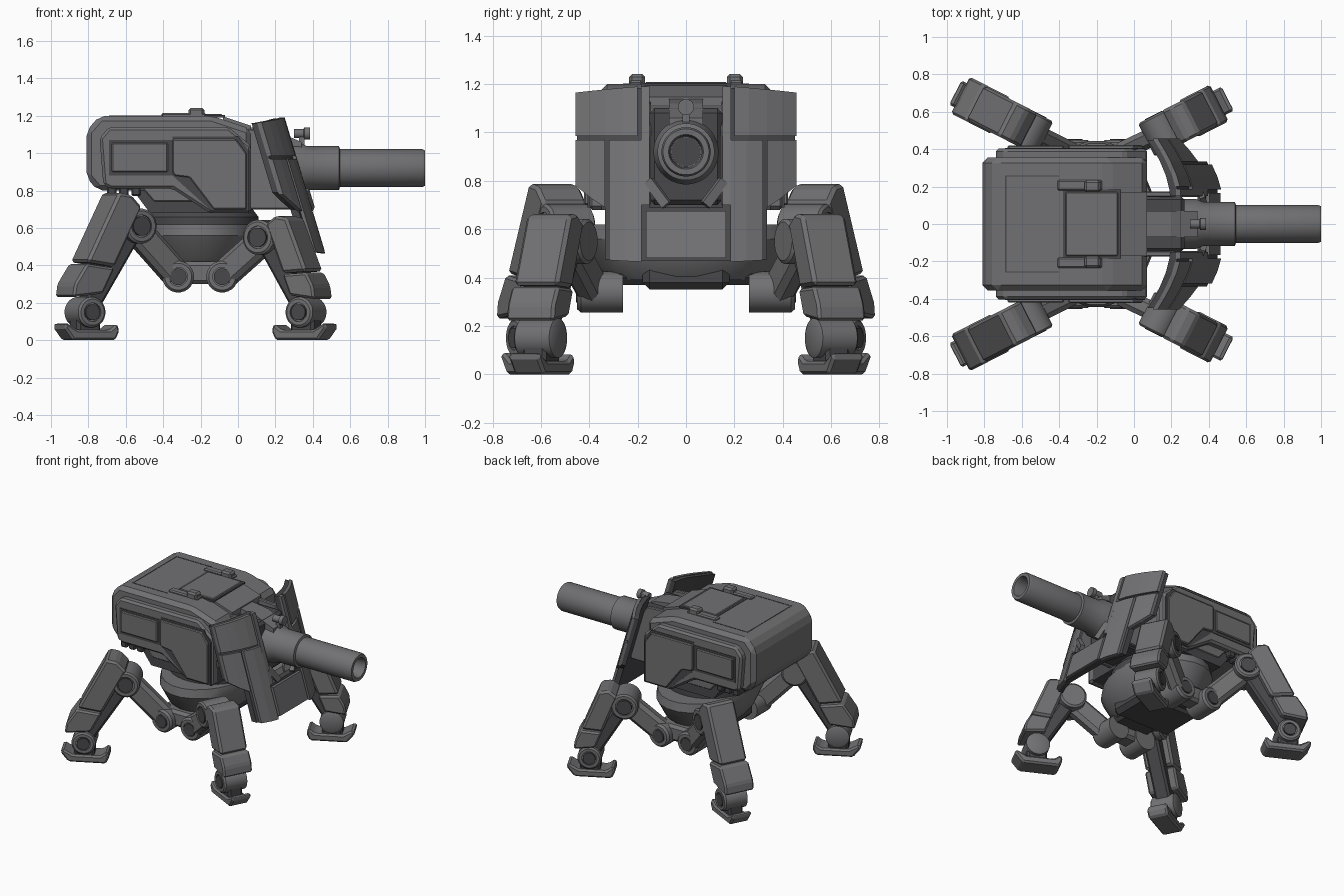
import bpy, bmesh, math
from mathutils import Matrix, Vector

if "Cube" in bpy.data.objects:
    bpy.data.objects.remove(bpy.data.objects["Cube"])

I = Matrix.Identity(4)


def material(name, rgb):
    m = bpy.data.materials.new(name)
    m.diffuse_color = (*rgb, 1)
    m.use_nodes = True
    m.node_tree.nodes["Principled BSDF"].inputs["Base Color"].default_value = m.diffuse_color
    return m


GREY = material("armour grey", (0.165, 0.165, 0.172))
DARK = material("dark grey", (0.065, 0.065, 0.07))


def finish(name, bm, mat, M=I, bevel=0, smooth=False):
    bm.transform(M)
    bmesh.ops.recalc_face_normals(bm, faces=bm.faces[:])
    if bevel:
        bmesh.ops.bevel(bm, geom=bm.edges[:], offset=bevel, segments=1,
                        affect='EDGES', profile=0.5, clamp_overlap=True)
    me = bpy.data.meshes.new(name)
    bm.to_mesh(me)
    bm.free()
    me.materials.append(mat)
    if smooth:
        for p in me.polygons:
            p.use_smooth = True
        me.set_sharp_from_angle(angle=math.radians(35))
    ob = bpy.data.objects.new(name, me)
    bpy.context.collection.objects.link(ob)
    return ob


# (x, z) outline extruded along y from a to b
def prism(name, pts, a, b, mat, M=I, bevel=0):
    bm = bmesh.new()
    A = [bm.verts.new((x, a, z)) for x, z in pts]
    B = [bm.verts.new((x, b, z)) for x, z in pts]
    bm.faces.new(A)
    bm.faces.new(B[::-1])
    for i in range(len(pts)):
        j = (i + 1) % len(pts)
        bm.faces.new((A[i], B[i], B[j], A[j]))
    return finish(name, bm, mat, M, bevel)


def box(name, x0, x1, y0, y1, z0, z1, mat, M=I, bevel=0):
    return prism(name, [(x0, z0), (x1, z0), (x1, z1), (x0, z1)], y0, y1, mat, M, bevel)


# (distance, radius) profile turned about an axis through c
def lathe(name, prof, c, axis, mat, M=I, n=24):
    bm = bmesh.new()
    rings = [[bm.verts.new((r * math.cos(math.tau * (k + .5) / n),
                            r * math.sin(math.tau * (k + .5) / n), t))
              for k in range(n)] for t, r in prof]
    for p, q in zip(rings, rings[1:]):
        for k in range(n):
            bm.faces.new((p[k], p[(k + 1) % n], q[(k + 1) % n], q[k]))
    bm.faces.new(rings[0])
    bm.faces.new(rings[-1])
    R = Vector(axis).to_track_quat('Z', 'Y').to_matrix().to_4x4()
    return finish(name, bm, mat, M @ Matrix.Translation(c) @ R, smooth=True)


def bar(name, p, q, w, h, mat, M=I, bevel=0):
    p, q = Vector(p), Vector(q)
    R = (q - p).to_track_quat('Y', 'Z').to_matrix().to_4x4()
    return box(name, -w / 2, w / 2, 0, (q - p).length, -h / 2, h / 2, mat,
               M @ Matrix.Translation(p) @ R, bevel)


# curved, leaning shield surface and plates following it
def shield_x(y, z):
    return .25 + .3 * (1.19 - z) - .13 * max(0, (abs(y) - .17) / .285) ** 1.5


def shield(name, cols, back, front, mat, M=I):
    bm = bmesh.new()
    rows = [[bm.verts.new((shield_x(y, z) + d, y, z)) for z, d in
             ((lo, front), (hi, front), (hi, back), (lo, back))] for y, lo, hi in cols]
    for a, b in zip(rows, rows[1:]):
        for i in range(4):
            j = (i + 1) % 4
            bm.faces.new((a[i], a[j], b[j], b[i]))
    bm.faces.new(rows[0])
    bm.faces.new(rows[-1])
    return finish(name, bm, mat, M)


# turret hull
prism("turret_hull", [(-.81, .87), (-.81, 1.12), (-.74, 1.2), (-.14, 1.2), (.07, 1.13),
                      (.07, .72), (-.46, .72), (-.53, .8), (-.75, .8)],
      -.355, .355, GREY, bevel=.028)
prism("turret_underside", [(-.56, .8), (-.47, .68), (.07, .68), (.07, .8)], -.35, .35, DARK)

# roof hatch, panel lines and sight
box("hatch_seam", -.38, -.07, -.185, .185, 1.19, 1.203, DARK)
box("roof_hatch", -.365, -.085, -.17, .17, 1.19, 1.209, GREY, bevel=.005)
prism("hatch_front", [(-.08, 1.17), (-.08, 1.197), (.07, 1.147), (.07, 1.11)], -.17, .17, GREY)
box("rear_roof_seam", -.69, -.683, -.26, .26, 1.19, 1.202, DARK)

# gun mantlet and barrel
box("mantlet", .05, .27, -.15, .15, .7, 1.1, DARK, bevel=.02)
prism("mantlet_roof", [(.06, 1.08), (.06, 1.14), (.2, 1.12), (.34, 1.06), (.34, 1.03)],
      -.07, .07, GREY)
lathe("gun_barrel", [(.2, .135), (.33, .135), (.37, .118), (.54, .118), (.545, .102),
                     (.985, .102), (1, .095), (1, .072), (.98, .066), (.8, .062)],
      (0, 0, .92), (1, 0, 0), GREY, n=32)
lathe("bore_end", [(.8, .06), (.805, .06)], (0, 0, .92), (1, 0, 0), DARK)
lathe("gun_sight", [(.3, .025), (.35, .025), (.355, .034), (.385, .034)],
      (0, 0, 1.105), (1, 0, 0), GREY, n=12)
bar("sight_post", (.34, 0, 1.02), (.34, 0, 1.1), .03, .03, GREY)

# shield centre
shield("shield_centre_back", [(-.18, .47, .69), (.18, .47, .69)], -.06, -.018, DARK)
shield("shield_centre_plate", [(-.165, .48, .675), (.165, .48, .675)], -.02, 0, GREY)

# pelvis: wide bowl below the turret ring
WIDE = Matrix.Diagonal((1, 1.4, 1, 1))
lathe("turret_ring", [(.6, .29), (.61, .31), (.66, .31), (.7, .28)], (-.2, 0, 0), (0, 0, 1), DARK, n=32)
lathe("pelvis_bowl", [(.39, .23), (.44, .27), (.56, .32), (.62, .31)], (-.2, 0, 0), (0, 0, 1), GREY, WIDE)
box("pelvis_keel", -.44, .04, -.18, .18, .35, .47, DARK, bevel=.03)
box("pelvis_floor", -.36, -.04, -.3, .3, .37, .45, DARK, bevel=.03)

for s, side in ((1, "left"), (-1, "right")):
    S = Matrix.Diagonal((1, s, 1, 1))

    # side pod with raised armour plates over a dark seam backing
    prism("side_pod_" + side, [(-.72, .83), (-.74, 1.08), (-.69, 1.14), (-.05, 1.14),
                               (.07, 1.04), (.07, .68), (-.15, .68), (-.35, .81), (-.68, .81)],
          .33, .403, GREY, S, .015)
    prism("pod_seam_" + side, [(-.69, .88), (-.69, 1.07), (-.35, 1.07), (-.35, 1.09), (0, 1.09),
                               (.06, 1.01), (.06, .69), (-.14, .69), (-.35, .88)],
          .39, .407, DARK, S)
    box("pod_rear_plate_" + side, -.675, -.375, .39, .42, .9, 1.055, GREY, S, .006)
    prism("pod_front_plate_" + side, [(-.35, .9), (-.35, 1.075), (-.01, 1.075), (.045, 1.0),
                                      (.045, .7), (-.13, .7), (-.26, .87), (-.34, .88)],
          .39, .422, GREY, S, .006)
    for i in range(3):
        box("pod_vent_" + side, -.7 + i * .065, -.65 + i * .065, .3, .385, .77, .84, DARK, S, .008)

    # roof hinges and seams
    box("hinge_base_" + side, -.41, -.17, .18, .235, 1.18, 1.215, GREY, S, .008)
    box("hinge_block_" + side, -.265, -.18, .17, .235, 1.19, 1.242, GREY, S, .012)
    box("roof_side_seam_" + side, -.69, -.4, .253, .26, 1.19, 1.202, DARK, S)

    # mantlet rails and cradle
    prism("mantlet_rail_" + side, [(.05, .7), (.05, 1.13), (.2, 1.12), (.31, .95), (.36, .8), (.33, .7)],
          .145, .175, GREY, S, .006)
    bar("cradle_" + side, (.36, .155, .8), (.39, .08, .7), .03, .04, GREY, S)

    # shield wing
    shield("wing_back_inner_" + side, [(.15, .69, 1.185), (.18, .47, 1.185), (.26, .47, 1.18), (.335, .475, 1.17)],
           -.06, -.018, DARK, S)
    shield("wing_back_outer_" + side, [(.335, .7, 1.17), (.395, .74, 1.165), (.45, .79, 1.16)],
           -.06, -.018, DARK, S)
    shield("wing_top_plate_" + side, [(.2, .985, 1.19), (.26, .985, 1.185), (.335, .985, 1.178),
                                      (.395, .985, 1.172), (.457, .985, 1.165)], -.025, 0, GREY, S)
    shield("wing_outer_plate_" + side, [(.335, .69, .968), (.395, .73, .968), (.457, .78, .968)],
           -.025, 0, GREY, S)
    shield("wing_inner_plate_" + side, [(.185, .465, .968), (.25, .468, .968), (.318, .472, .968)],
           -.025, 0, GREY, S)
    shield("wing_edge_strip_" + side, [(.15, .7, 1.19), (.186, .7, 1.19)], -.025, 0, GREY, S)

    # rib joining the two hips
    box("hip_rib_" + side, -.3, -.1, .27, .4, .3, .42, GREY, S, .02)

    # legs: hip, leg origin, ankle distance, shin corners (u, z)
    legs = (
        ("rear", -1, (-.32, .38, .34), (-.52, .48, .61), .335,
         [(.04, .71), (.18, .79), (.46, .25), (.28, .25)]),
        ("front", 1, (-.085, .38, .34), (.11, .47, .55), .285,
         [(.09, .62), (.22, .655), (.39, .24), (.24, .24)]),
    )
    for end, d, hip, knee, au, shin in legs:
        tag = f"_{end}_{side}"
        h = Vector((d * .89, .456, 0)).normalized()   # outward direction of the leg
        a = Vector((-d * h.y, abs(h.x), 0))           # sideways direction
        F = Matrix(((h.x, a.x, 0, knee[0]), (h.y, a.y, 0, knee[1]), (0, 0, 1, 0), (0, 0, 0, 1)))
        L = S @ F
        kz, ku = knee[2], .045
        kw = F @ Vector((ku, 0, kz))

        # hip joint, thigh link and knee joint
        lathe("hip_joint" + tag, [(-.12, .085), (.055, .085), (.07, .072), (.07, .05), (.06, .05)],
              hip, (0, 1, 0), GREY, S)
        lathe("hip_pin" + tag, [(0, .045), (.075, .045)], hip, (0, 1, 0), DARK, S, 16)
        bar("thigh_link" + tag, hip, kw, .1, .15, GREY, S, .025)
        lathe("knee_joint" + tag, [(-.1, .08), (-.09, .094), (.09, .094), (.1, .082), (.1, .06), (.09, .06)],
              (ku, 0, kz), (0, 1, 0), GREY, L)
        lathe("knee_pin" + tag, [(0, .052), (.103, .052)], (ku, 0, kz), (0, 1, 0), DARK, L, 16)

        # shin core and the two armour sections
        ti, to, bo, bi = [Vector(p) for p in shin]
        bar("shin_core" + tag, (ku, 0, kz), (au, 0, .16), .11, .1, DARK, L, .015)
        cut_i, cut_o = ti.lerp(bi, .69), to.lerp(bo, .69)
        prism("shin_upper" + tag, [ti, ti.lerp(to, .45) + Vector((0, .03)), to, cut_o, cut_i],
              -.103, .103, GREY, L, .015)
        c2i, c2o = ti.lerp(bi, .705), to.lerp(bo, .705)
        prism("shin_lower" + tag, [c2i, c2o, bo + Vector((-.01, .05)), bo + Vector((.0, -.02)), bi],
              -.11, .11, GREY, L, .012)

        # ankle and foot
        lathe("ankle_joint" + tag, [(-.09, .062), (-.08, .082), (.08, .082), (.09, .07), (.09, .05), (.08, .05)],
              (au, 0, .15), (0, 1, 0), GREY, L)
        lathe("ankle_pin" + tag, [(0, .043), (.093, .043)], (au, 0, .15), (0, 1, 0), DARK, L, 16)
        box("ankle_block" + tag, au - .07, au + .07, -.055, .055, .03, .15, DARK, L, .015)
        f = au - .025
        prism("foot" + tag, [(f - .125, 0), (f + .13, 0), (f + .185, .07), (f + .17, .095),
                             (f + .1, .055), (f - .09, .055), (f - .135, .09), (f - .15, .05)],
              -.072, .072, GREY, L, .012)
